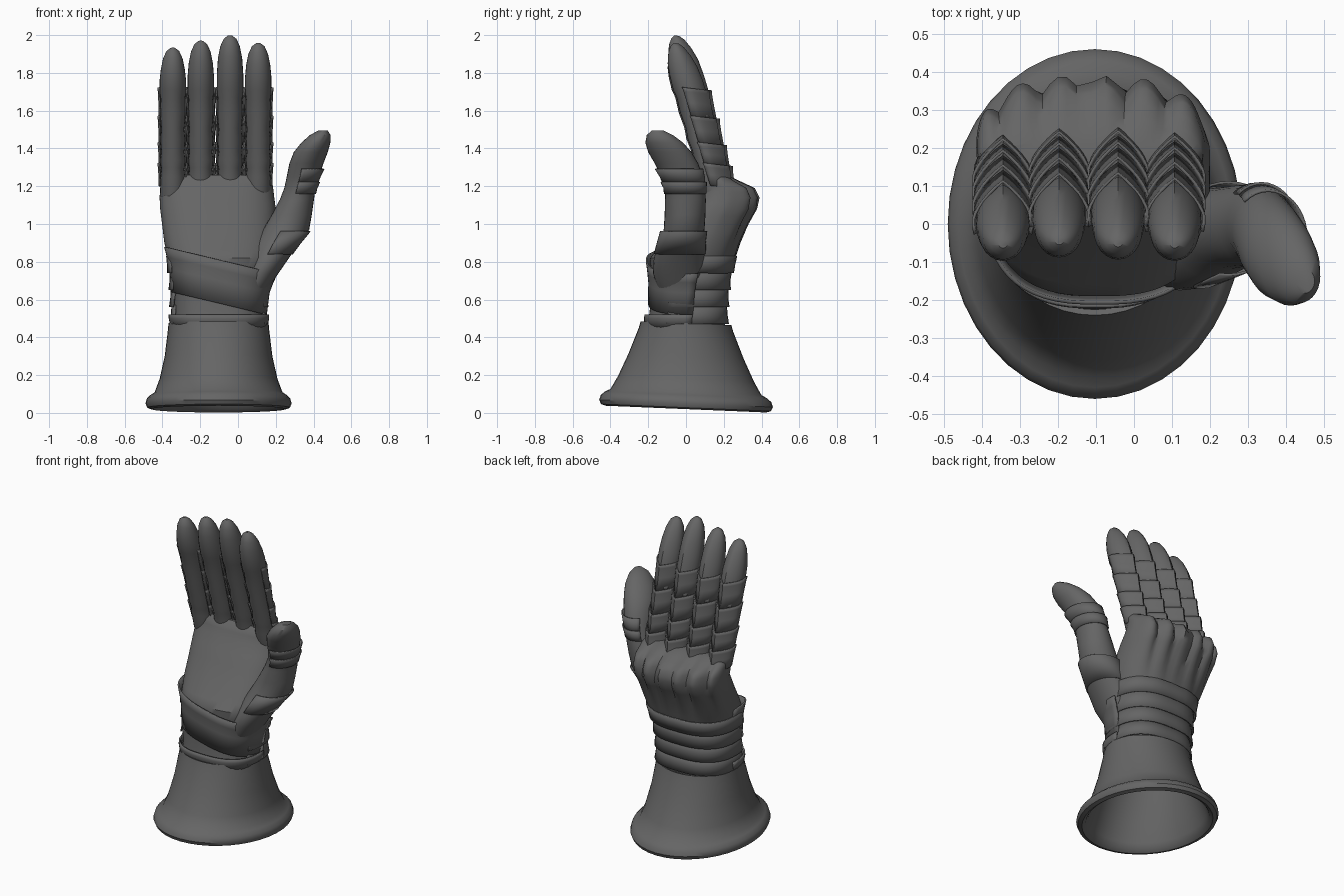
import bpy, bmesh, math
from math import cos, sin, pi, radians

if "Cube" in bpy.data.objects:
    bpy.data.objects.remove(bpy.data.objects["Cube"])

steel = bpy.data.materials.new("dark steel")
steel.diffuse_color = (0.13, 0.13, 0.13, 1)
steel.use_nodes = True
steel.node_tree.nodes["Principled BSDF"].inputs["Base Color"].default_value = steel.diffuse_color


def lerp_table(table, z):
    """Interpolate rows (z, a, b, ...) at height z."""
    if z <= table[0][0]:
        return table[0][1:]
    for lo, hi in zip(table, table[1:]):
        if z <= hi[0]:
            k = (z - lo[0]) / (hi[0] - lo[0])
            return [a + (b - a) * k for a, b in zip(lo[1:], hi[1:])]
    return table[-1][1:]


def loft(name, rings, closed=True, cap=False, thick=0.0, angle=40):
    """Skin a list of equal-length point rings."""
    bm = bmesh.new()
    vs = [[bm.verts.new(p) for p in r] for r in rings]
    n = len(vs[0])
    for a, b in zip(vs, vs[1:]):
        for i in range(n if closed else n - 1):
            j = (i + 1) % n
            bm.faces.new((a[i], a[j], b[j], b[i]))
    if cap:
        bm.faces.new(vs[-1])
    bmesh.ops.recalc_face_normals(bm, faces=bm.faces)
    me = bpy.data.meshes.new(name)
    bm.to_mesh(me)
    bm.free()
    me.materials.append(steel)
    ob = bpy.data.objects.new(name, me)
    bpy.context.collection.objects.link(ob)
    if thick:
        m = ob.modifiers.new("thickness", 'SOLIDIFY')
        m.thickness = thick
        m.offset = 0
    bpy.ops.object.select_all(action='DESELECT')
    ob.select_set(True)
    bpy.context.view_layer.objects.active = ob
    bpy.ops.object.shade_smooth_by_angle(angle=radians(angle))
    return ob


def arc(n, a0=0.0, a1=360.0):
    full = a1 - a0 >= 360
    return [radians(a0 + (a1 - a0) * i / (n if full else n - 1)) for i in range(n)]


# flared cuff with rolled rim, outside then inside: (z, rx, ry)
CUFF = [(0.47, .255, .225), (0.475, .265, .24), (0.44, .268, .25), (0.30, .285, .305),
        (0.18, .312, .36), (0.11, .338, .40), (0.095, .36, .43), (0.075, .38, .452),
        (0.05, .387, .46), (0.028, .378, .45), (0.02, .355, .425), (0.035, .335, .40),
        (0.07, .32, .385), (0.18, .295, .34), (0.32, .265, .28), (0.47, .24, .215)]
loft("cuff", [[(-.103 + rx * cos(t), ry * sin(t), z - .042 * ry * sin(t)) for t in arc(40)]
              for z, rx, ry in CUFF])

# hand body: (z, x left, x right, y palm, y back, ridge depth)
HAND = [(.44, -.34, .14, -.205, .205, 0), (.60, -.345, .14, -.185, .21, 0),
        (.72, -.35, .155, -.185, .225, 0), (.82, -.37, .19, -.19, .26, .002),
        (.90, -.39, .20, -.13, .285, .005), (1.0, -.402, .20, -.06, .325, .012),
        (1.08, -.412, .20, -.01, .365, .018), (1.14, -.415, .192, .03, .372, .024),
        (1.19, -.412, .186, .06, .345, .026), (1.23, -.405, .18, .08, .27, .012),
        (1.26, -.38, .16, .11, .22, 0)]


def hand_pt(z, t, grow=0.0, tilt=0.0):
    x0, x1, yf, yb, rip = lerp_table(HAND, z)
    c, s = cos(t), sin(t)
    cx, cy = (x0 + x1) / 2, (yf + yb) / 2
    x = cx + ((x1 - x0) / 2 + grow) * math.copysign(abs(c) ** .75, c)
    y = cy + ((yb - yf) / 2 + grow) * math.copysign(abs(s) ** .85, s)
    if s > 0:  # knuckle ridges fanning up the back of the hand
        y += rip * min(1, s * 2) * (2 * abs(cos(pi * (x + .08) / .11)) - 1.2)
    return (x, y, z + tilt * (x + .1))


loft("hand", [[hand_pt(z, t) for t in arc(96)] for z in
              (.44, .52, .6, .66, .72, .77, .82, .86, .9, .95, 1, 1.04, 1.08, 1.11, 1.14,
               1.17, 1.19, 1.21, 1.23, 1.26)], cap=True)

# overlapping wrist plates, and the slanted band over the heel of the palm
for i, (z0, z1) in enumerate([(.47, .57), (.56, .66), (.65, .75), (.74, .83)]):
    loft(f"wrist_plate_{i}", [[hand_pt(z, t, g) for t in arc(30, -25, 205)]
                              for z, g in ((z0, .018), ((z0 + z1) / 2, .009), (z1, .004))],
         closed=False, thick=.008)
loft("palm_band", [[hand_pt(z, t, g, -.24) for t in arc(30, 175, 365)]
                   for z, g in ((.58, .008), (.70, .01), (.76, .014), (.81, .018))],
     closed=False, thick=.01)
loft("wrist_band", [[hand_pt(z, t, g) for t in arc(30, 175, 365)]
                    for z, g in ((.45, .01), (.50, .02), (.52, .02))], closed=False, thick=.01)


# fingers: rounded palm side, peaked back
def finger_pt(cx, dy, z, t, w, d, peak):
    c, s = cos(t), sin(t)
    y = d * s
    if s > 0:
        y = d * ((1 - peak) * s + peak * 1.12 * (1 - abs(c)))
    yc = .165 + dy - .275 * (z - 1.2)
    return (cx + w * c, yc + y, z - .12 * y)


FINGERS = [("little", -.345, 1.935, -.015), ("ring", -.197, 1.972, .004),
           ("middle", -.042, 2.0, .006), ("index", .107, 1.96, -.008)]
for name, cx, tip, dy in FINGERS:
    k = tip - 1.97
    prof = [(1.14, .066, .08), (1.24, .066, .08), (1.29, .060, .075), (1.33, .068, .08),
            (1.38, .060, .074), (1.44, .066, .082), (1.50, .060, .076), (1.58, .068, .084),
            (1.66, .064, .08), (1.70, .070, .088), (1.78 + k / 2, .070, .086),
            (1.85 + k, .064, .078), (1.91 + k, .052, .058), (1.95 + k, .034, .034),
            (1.967 + k, .012, .012)]
    loft(name + "_finger", [[finger_pt(cx, dy, z, t, w, d, .25) for t in arc(24)]
                            for z, w, d in prof], cap=True)
    # scalloped plates over the back of each finger
    for i, (z0, z1) in enumerate([(1.20, 1.32), (1.31, 1.43), (1.42, 1.57), (1.56, 1.72)]):
        loft(f"{name}_finger_plate_{i}",
             [[finger_pt(cx, dy, z, t, w, d, .55) for t in arc(17, -20, 200)]
              for z, w, d in ((z0, .071, .082), ((z0 + z1) / 2, .073, .088),
                              (z1 - .02, .076, .094), (z1, .078, .099))],
             closed=False, thick=.008)

# thumb: (z, cx, cy, rx, ry)
THUMB = [(.66, .08, -.03, .08, .12), (.74, .12, -.04, .095, .135), (.82, .165, -.035, .105, .135),
         (.90, .21, -.025, .115, .12), (.97, .255, -.01, .122, .108), (1.05, .285, -.005, .106, .108),
         (1.13, .312, -.003, .09, .108), (1.19, .328, -.005, .083, .105), (1.25, .343, -.02, .085, .11),
         (1.32, .362, -.05, .09, .115), (1.38, .385, -.085, .09, .115), (1.43, .412, -.115, .077, .10),
         (1.47, .435, -.138, .055, .07), (1.495, .45, -.15, .025, .032)]


def thumb_pt(z, t, grow=0.0):
    cx, cy, rx, ry = lerp_table(THUMB, z)
    return (cx + (rx + grow) * cos(t), cy + (ry + grow) * sin(t), z + .15 * grow)


loft("thumb", [[thumb_pt(r[0], t) for t in arc(28)] for r in THUMB], cap=True)
for i, (z0, z1) in enumerate([(.84, .96), (1.16, 1.22), (1.21, 1.29)]):
    loft(f"thumb_plate_{i}", [[thumb_pt(z, t, g) for t in arc(24, -100, 130)]
                              for z, g in ((z0, .003), ((z0 + z1) / 2, .006), (z1, .012))],
         closed=False, thick=.007)
